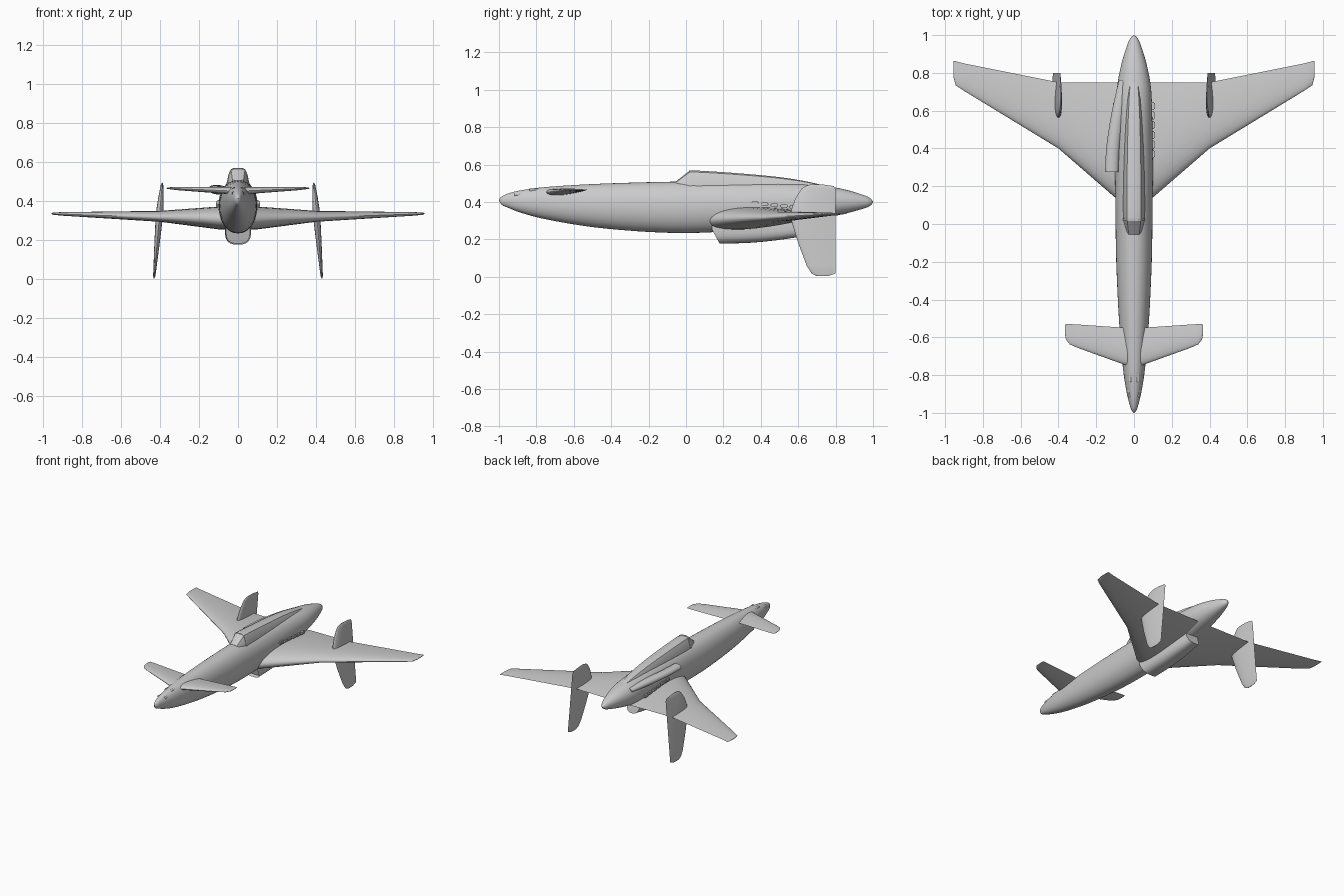
import bpy, bmesh, math
from mathutils import Vector

cube = bpy.data.objects.get("Cube")
if cube:
    bpy.data.objects.remove(cube, do_unlink=True)

GREY = (0.6, 0.6, 0.6, 1)
paint = bpy.data.materials.new("light_grey")
paint.use_nodes = True
paint.diffuse_color = GREY
paint.node_tree.nodes["Principled BSDF"].inputs["Base Color"].default_value = GREY


def finish(name, bm, angle=35):
    bmesh.ops.recalc_face_normals(bm, faces=bm.faces)
    mesh = bpy.data.meshes.new(name)
    bm.to_mesh(mesh)
    bm.free()
    obj = bpy.data.objects.new(name, mesh)
    bpy.context.collection.objects.link(obj)
    mesh.materials.append(paint)
    bpy.ops.object.select_all(action='DESELECT')
    obj.select_set(True)
    bpy.context.view_layer.objects.active = obj
    bpy.ops.object.shade_smooth_by_angle(angle=math.radians(angle))
    return obj


def loft(name, rings, angle=35, mouth=0, depth=0):
    """Skin closed rings, cap both ends, optionally hollow the first cap."""
    bm = bmesh.new()
    rows = [[bm.verts.new(p) for p in ring] for ring in rings]
    n = len(rows[0])
    for a, b in zip(rows, rows[1:]):
        for i in range(n):
            j = (i + 1) % n
            bm.faces.new((a[i], a[j], b[j], b[i]))
    front = bm.faces.new(rows[0])
    bm.faces.new(rows[-1])
    if mouth:
        bmesh.ops.recalc_face_normals(bm, faces=bm.faces)
        bmesh.ops.inset_region(bm, faces=[front], thickness=mouth)
        bmesh.ops.translate(bm, verts=front.verts, vec=(0, depth, 0))
    return finish(name, bm, angle)


def smooth_rows(rows, steps=4):
    """Catmull-Rom resampling of station rows."""
    out = []
    for i in range(len(rows) - 1):
        p0, p1, p2 = rows[max(i - 1, 0)], rows[i], rows[i + 1]
        p3 = rows[min(i + 2, len(rows) - 1)]
        for s in range(steps):
            t = s / steps
            out.append([b + 0.5 * t * (c - a + t * (2 * a - 5 * b + 4 * c - d + t * (3 * (b - c) + d - a)))
                        for a, b, c, d in zip(p0, p1, p2, p3)])
    return out + [rows[-1]]


def oval(y, cx, cz, rx, rz, power=2.0, n=40, slant=0.0):
    """Superellipse ring across the body; slant rakes its lower half aft."""
    ring = []
    for i in range(n):
        a = math.tau * i / n
        c, s = math.cos(a), math.sin(a)
        z = math.copysign(abs(s) ** (2 / power), s) * rz
        x = math.copysign(abs(c) ** (2 / power), c) * rx
        ring.append((cx + x, y + slant * max(0, -z), cz + z))
    return ring


def foil(le, te, z_le, z_te, thick, place, n=32):
    """Aerofoil ring; place(y, height) positions each point."""
    ring = []
    for i in range(n):
        a = math.tau * i / n
        u = 0.5 * (1 + math.cos(a))
        h = 5 * thick * (0.2969 * u ** 0.5 - 0.126 * u - 0.3516 * u ** 2 + 0.2843 * u ** 3 - 0.1036 * u ** 4)
        h = max(h, 0.0004) * (1 if i <= n / 2 else -1)
        ring.append(place(le + u * (te - le), z_le + u * (z_te - z_le) + h))
    return ring


# Fuselage: y, half width, bottom, top
body = [(-1, .002, .41, .414), (-.985, .014, .385, .43), (-.95, .025, .369, .446),
        (-.88, .041, .342, .463), (-.75, .06, .308, .48), (-.5, .08, .266, .496),
        (-.2, .094, .24, .506), (.05, .098, .235, .51), (.3, .1, .25, .51),
        (.55, .097, .278, .505), (.72, .09, .31, .49), (.85, .066, .338, .467),
        (.95, .035, .365, .437), (.985, .018, .38, .42), (1, .002, .398, .402)]
loft("fuselage", [oval(y, 0, (b + t) / 2, w, (t - b) / 2, 2.1) for y, w, b, t in smooth_rows(body)])


# Canopy and spine: y, half width, top height
def hood(y, w, top, base=.45):
    section = [(1, 0), (.95, .35), (.8, .72), (.62, .93), (.35, 1)]
    half = [(w * x, y, base + (top - base) * z) for x, z in section]
    return half + [(-x, yy, z) for x, yy, z in reversed(half)]


spine = [(.02, .058, .568), (.1, .06, .566), (.3, .058, .552), (.5, .052, .533),
         (.66, .042, .507), (.8, .025, .472)]
loft("canopy", [hood(*row) for row in smooth_rows(spine)], 30)
loft("windshield", [hood(-.055, .045, .509), hood(.02, .058, .568)], 20)
loft("windshield_frame", [hood(.016, .06, .568), hood(.03, .061, .57)], 20)

# Wings, canards and fins
wing = [(0, .06, .75, .305, .33, .125), (.1, .14, .75, .305, .333, .115),
        (.4, .4, .75, .316, .335, .054), (.9, .705, .85, .333, .337, .018),
        (.945, .735, .862, .335, .337, .012), (.955, .775, .862, .336, .337, .004)]
canard = [(0, -.765, -.55, .45, .457, .042), (.05, -.745, -.549, .452, .458, .036),
          (.3, -.655, -.532, .463, .464, .017), (.34, -.637, -.53, .465, .465, .012),
          (.36, -.612, -.53, .466, .466, .008), (.366, -.585, -.535, .466, .466, .003)]
# Fin stations: height, leading edge, trailing edge, thickness
fin = [(.004, .7, .76, .004), (.018, .672, .8, .012), (.06, .645, .8, .016), (.18, .6, .8, .027),
       (.3, .563, .8, .036), (.36, .563, .8, .036), (.42, .585, .8, .027),
       (.47, .617, .8, .016), (.485, .637, .79, .012), (.494, .665, .73, .004)]

for side, label in ((1, "left"), (-1, "right")):
    for part, rows in (("wing", wing), ("canard", canard)):
        loft(f"{label}_{part}", [foil(*r[1:], lambda y, h, x=r[0]: (side * x, y, h)) for r in rows])
    loft(f"{label}_fin", [foil(le, te, 0, 0, t, lambda y, h, z=z: (side * (.43 - .085 * z) + h, y, z))
                          for z, le, te, t in fin])

    # Exhaust stubs
    bm = bmesh.new()
    for i in range(6):
        stub = bmesh.ops.create_cube(bm, size=1)["verts"]
        bmesh.ops.scale(bm, verts=stub, vec=(.03, .042, .02))
        bmesh.ops.translate(bm, verts=stub, vec=(side * .097, .37 + i * .051, .393 - i * .005))
    bmesh.ops.bevel(bm, geom=bm.edges[:], offset=.005, segments=2, affect='EDGES')
    finish(f"{label}_exhausts", bm)

    # Gun muzzles on the nose
    for row, (x, y, z) in (("lower", (.024, -.9, .44)), ("upper", (.021, -.82, .463))):
        loft(f"{label}_{row}_muzzle", [oval(y - .016, side * x, z, .008, .008, n=12),
                                       oval(y + .03, side * x, z, .008, .008, n=12)], mouth=.002, depth=.012)

# Belly radiator scoop: y, centre height, half width, half height
scoop = [(.14, .25, .067, .073), (.3, .255, .067, .073), (.45, .262, .063, .066), (.62, .275, .05, .055)]
loft("belly_scoop", [oval(y, 0, z, w, h, 2.8, slant=.55) for y, z, w, h in smooth_rows(scoop)],
     mouth=.006, depth=.03)

# Side air intake, right only
intake = [(.275, -.118, .46, .035, .022), (.4, -.112, .459, .035, .024), (.53, -.095, .457, .034, .024),
          (.65, -.075, .453, .031, .022), (.76, -.055, .448, .025, .016)]
loft("right_air_intake", [oval(*row, n=24) for row in smooth_rows(intake)], mouth=.005, depth=.03)
